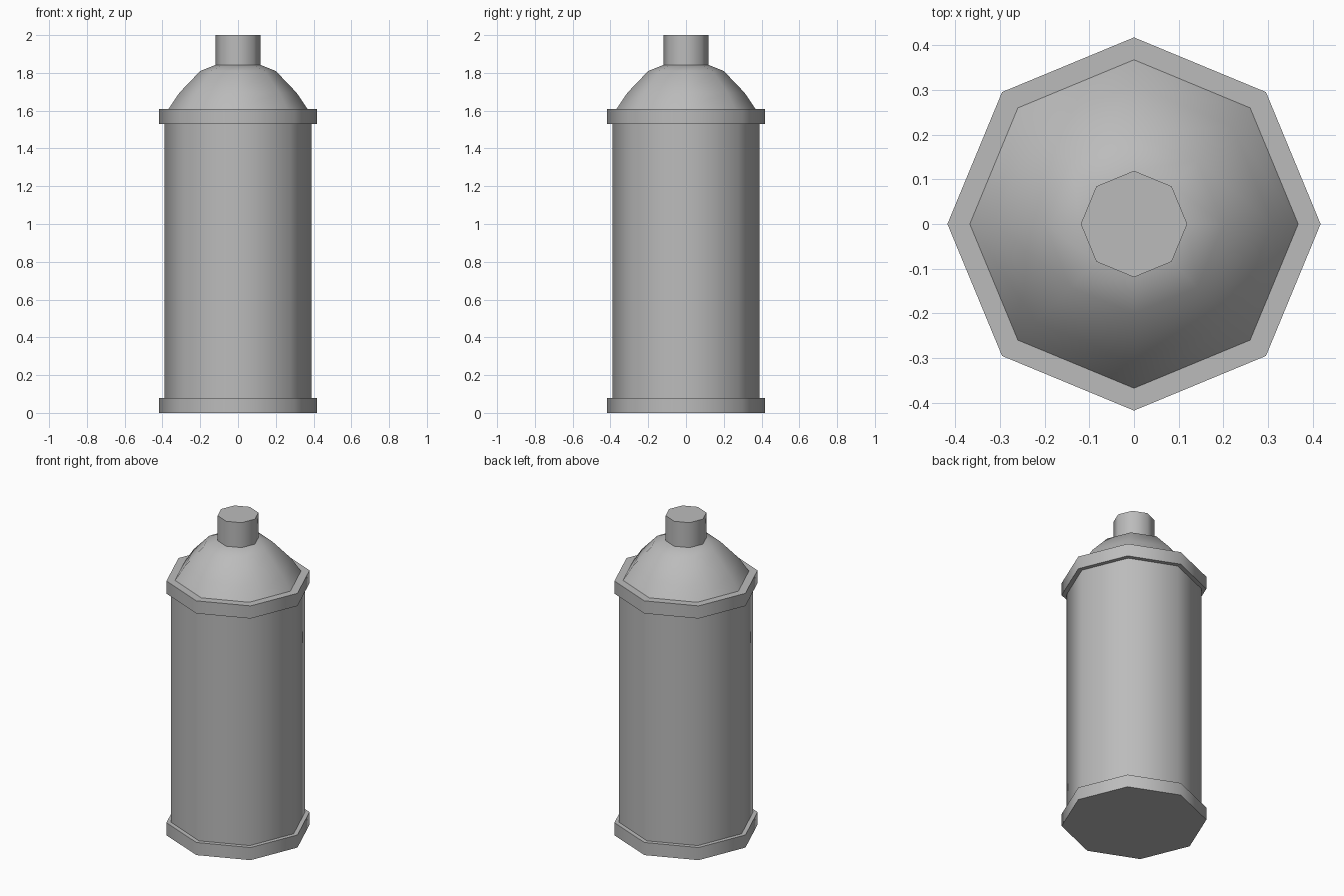
import bpy
import bmesh
import math

SIDES = 8

cube = bpy.data.objects.get("Cube")
if cube:
    bpy.data.objects.remove(cube, do_unlink=True)

# Single grey metal for every part
metal = bpy.data.materials.new("grey_metal")
metal.use_nodes = True
GREY = (0.5, 0.5, 0.5, 1)
metal.diffuse_color = GREY
metal.node_tree.nodes["Principled BSDF"].inputs["Base Color"].default_value = GREY


def lathe(name, profile):
    """Turn (radius, height) points into a closed eight-sided solid."""
    bm = bmesh.new()
    rings = []
    for radius, z in profile:
        ring = []
        for i in range(SIDES):
            a = math.tau * i / SIDES
            ring.append(bm.verts.new((radius * math.cos(a), radius * math.sin(a), z)))
        rings.append(ring)
    for low, high in zip(rings, rings[1:]):
        for i in range(SIDES):
            j = (i + 1) % SIDES
            bm.faces.new((low[i], low[j], high[j], high[i]))
    bm.faces.new(rings[0][::-1])
    bm.faces.new(rings[-1])
    mesh = bpy.data.meshes.new(name)
    bm.to_mesh(mesh)
    bm.free()
    mesh.materials.append(metal)
    obj = bpy.data.objects.new(name, mesh)
    bpy.context.collection.objects.link(obj)
    bpy.ops.object.select_all(action="DESELECT")
    obj.select_set(True)
    bpy.context.view_layer.objects.active = obj
    bpy.ops.object.shade_smooth_by_angle(angle=math.radians(60))
    return obj


# Rims at the foot and shoulder
lathe("bottom_rim", [(0.417, 0), (0.417, 0.08)])
lathe("top_rim", [(0.417, 1.53), (0.417, 1.61)])

# Main cylinder between the rims
lathe("body", [(0.39, 0.08), (0.39, 1.53)])

# Domed shoulder
lathe("dome", [(0.367, 1.61), (0.31, 1.695), (0.2, 1.81), (0.12, 1.842)])

# Nozzle cap
lathe("nozzle", [(0.119, 1.842), (0.119, 2)])
